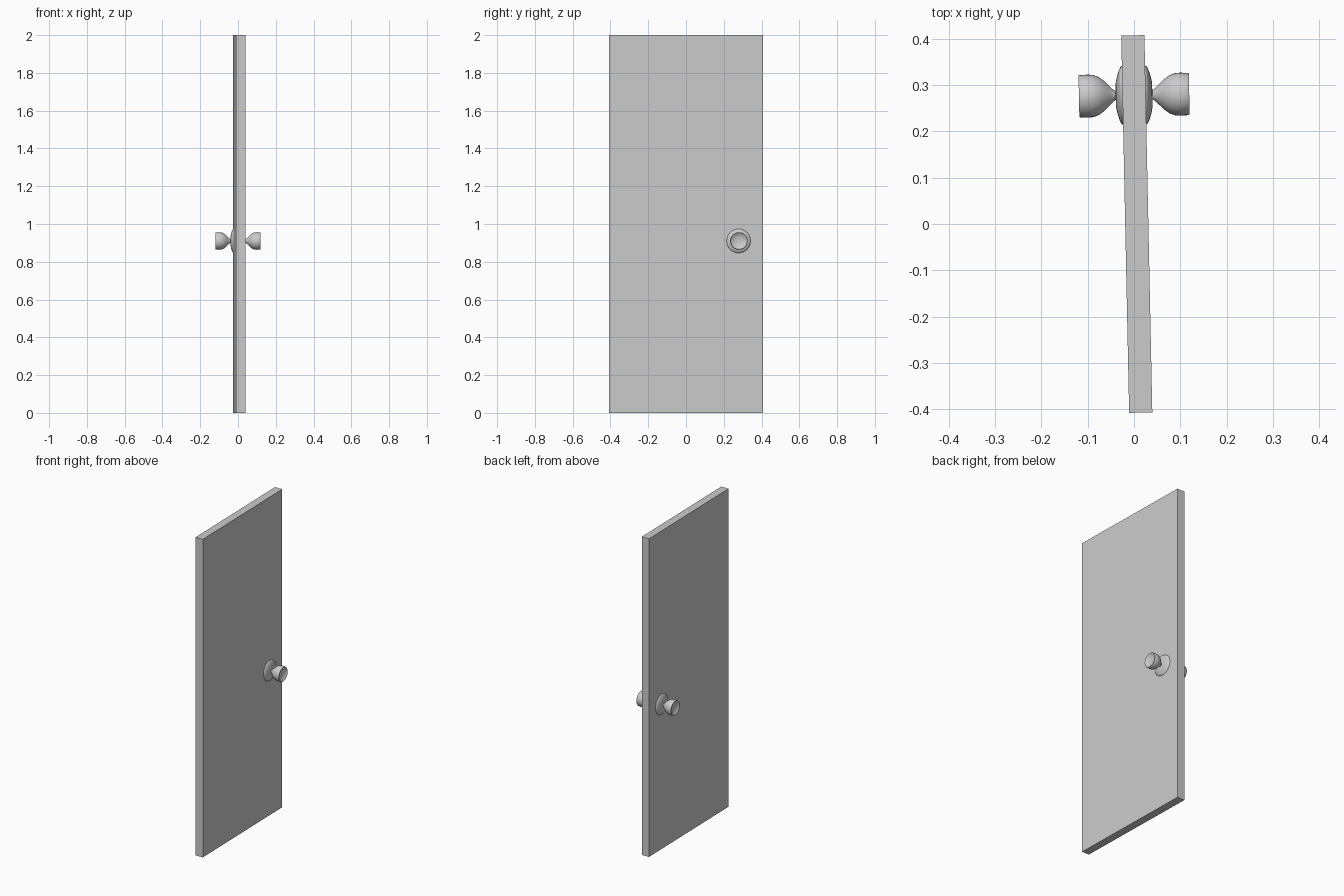
import bpy, bmesh, math
from mathutils import Matrix

cube = bpy.data.objects.get("Cube")
if cube:
    bpy.data.objects.remove(cube, do_unlink=True)

grey = bpy.data.materials.new("light_grey")
grey.use_nodes = True
colour = (0.6, 0.6, 0.6, 1)
grey.diffuse_color = colour
grey.node_tree.nodes["Principled BSDF"].inputs["Base Color"].default_value = colour

# The door stands very slightly ajar
SWING = Matrix.Translation((0.006, 0, 0)) @ Matrix.Rotation(math.radians(1.2), 4, 'Z')
KNOB_Y, KNOB_Z = 0.278, 0.91


def add_object(name, bm, matrix):
    bmesh.ops.recalc_face_normals(bm, faces=bm.faces)
    mesh = bpy.data.meshes.new(name)
    bm.to_mesh(mesh)
    bm.free()
    mesh.materials.append(grey)
    obj = bpy.data.objects.new(name, mesh)
    bpy.context.collection.objects.link(obj)
    obj.matrix_world = matrix
    return obj


def lathe(name, profile, matrix, angle):
    """Spin (distance, radius) points around the x axis."""
    bm = bmesh.new()
    verts = [bm.verts.new((x, r, 0)) for x, r in profile]
    edges = [bm.edges.new(pair) for pair in zip(verts, verts[1:])]
    bmesh.ops.spin(bm, geom=verts + edges, cent=(0, 0, 0), axis=(1, 0, 0),
                   angle=math.tau, steps=32, use_merge=True)
    bmesh.ops.remove_doubles(bm, verts=bm.verts, dist=0.00005)
    obj = add_object(name, bm, matrix)
    bpy.ops.object.select_all(action='DESELECT')
    obj.select_set(True)
    bpy.context.view_layer.objects.active = obj
    bpy.ops.object.shade_smooth_by_angle(angle=math.radians(angle))


# Door slab
bm = bmesh.new()
bmesh.ops.create_cube(bm, size=1)
bmesh.ops.scale(bm, vec=(0.05, 0.814, 2), verts=bm.verts)
add_object("door_slab", bm, SWING @ Matrix.Translation((0, 0, 1)))

# Rounded backplate and flared knob with a dished end, on both faces
plate = [(0.024, 0.064), (0.028, 0.062), (0.032, 0.054), (0.036, 0.042),
         (0.039, 0.028), (0.040, 0.0)]
knob = [(0.036, 0.012), (0.040, 0.010), (0.045, 0.013), (0.054, 0.022),
        (0.064, 0.032), (0.076, 0.041), (0.088, 0.0455), (0.100, 0.0465),
        (0.117, 0.0455), (0.119, 0.044), (0.118, 0.041), (0.112, 0.034),
        (0.108, 0.020), (0.107, 0.0)]
for side, turn in (("left", 0), ("right", math.pi)):
    place = (SWING @ Matrix.Translation((0, KNOB_Y, KNOB_Z))
             @ Matrix.Rotation(turn, 4, 'Z'))
    lathe(side + "_backplate", plate, place, 40)
    lathe(side + "_knob", knob, place, 50)
